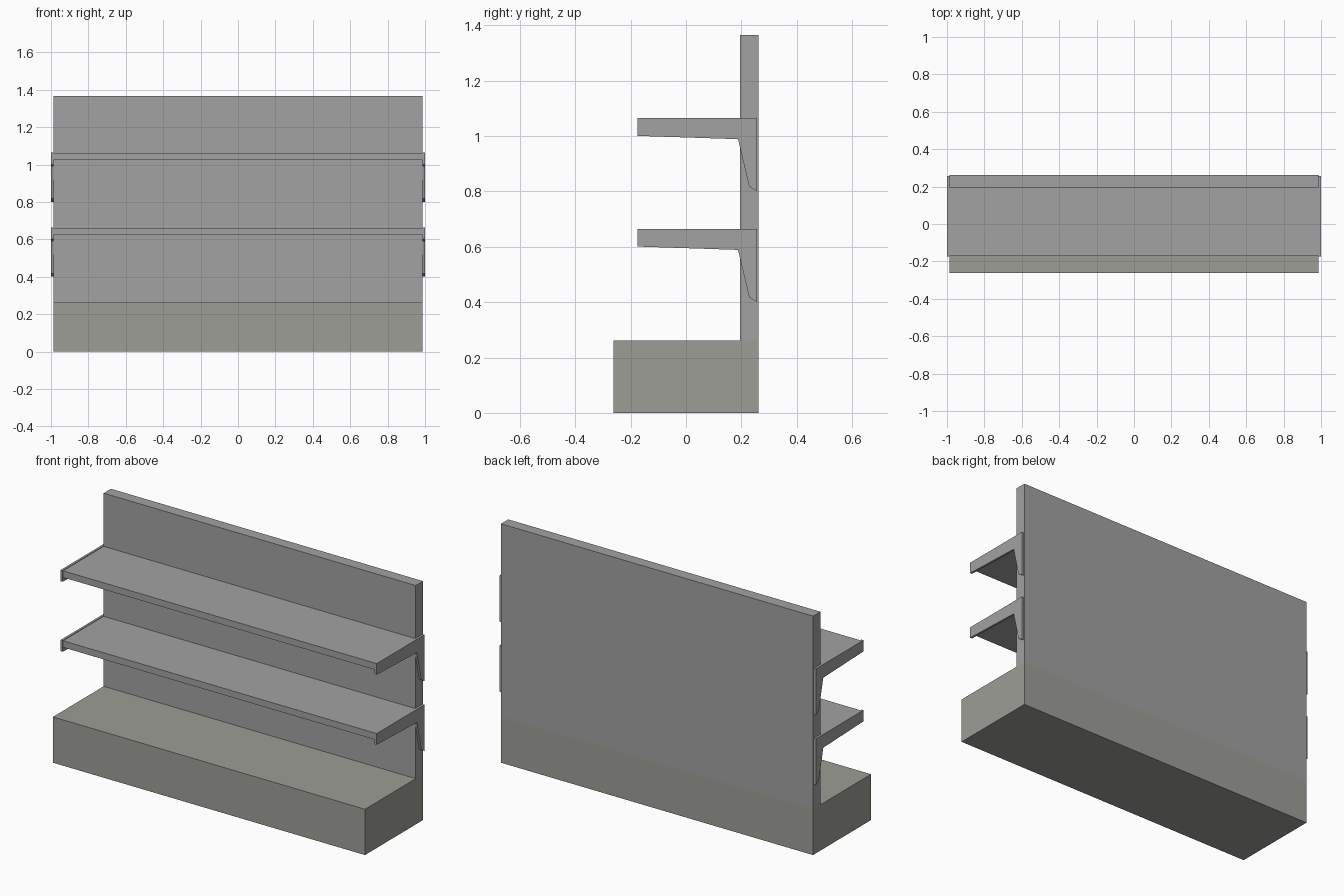
import bpy, bmesh

if "Cube" in bpy.data.objects:
    bpy.data.objects.remove(bpy.data.objects["Cube"])


def paint(name, color):
    mat = bpy.data.materials.new(name)
    mat.diffuse_color = (*color, 1)
    mat.use_nodes = True
    mat.node_tree.nodes["Principled BSDF"].inputs["Base Color"].default_value = mat.diffuse_color
    return mat


GREY = paint("dark_grey", (0.36, 0.36, 0.36))
OLIVE = paint("olive_grey", (0.34, 0.34, 0.31))


def box(name, x, y, z, mat):
    """Box from (min, max) ranges."""
    bm = bmesh.new()
    bmesh.ops.create_cube(bm, size=1)
    for v in bm.verts:
        v.co = [r[0] if c < 0 else r[1] for c, r in zip(v.co, (x, y, z))]
    return finish(name, bm, mat)


def side_plate(name, profile, x0, x1, mat):
    """Side (y, z) profile extruded along x."""
    bm = bmesh.new()
    face = bm.faces.new([bm.verts.new((x0, y, z)) for y, z in profile])
    ext = bmesh.ops.extrude_face_region(bm, geom=[face])
    moved = [g for g in ext["geom"] if isinstance(g, bmesh.types.BMVert)]
    bmesh.ops.translate(bm, verts=moved, vec=(x1 - x0, 0, 0))
    return finish(name, bm, mat)


def finish(name, bm, mat):
    bmesh.ops.recalc_face_normals(bm, faces=bm.faces)
    mesh = bpy.data.meshes.new(name)
    bm.to_mesh(mesh)
    bm.free()
    mesh.materials.append(mat)
    obj = bpy.data.objects.new(name, mesh)
    bpy.context.collection.objects.link(obj)
    return obj


W = 0.987

# plinth and back wall
box("base_plinth", (-W, W), (-0.262, 0.262), (0, 0.262), OLIVE)
box("back_panel", (-W, W), (0.196, 0.262), (0.262, 1.366), GREY)

# bracket outline, relative to the shelf top
BRACKET = [(-0.175, 0), (-0.175, -0.064), (0.188, -0.076),
           (0.228, -0.247), (0.256, -0.264), (0.256, 0)]

# two shelves, each with a mirrored pair of end brackets
for label, top in (("lower", 0.665), ("upper", 1.065)):
    box(label + "_shelf", (-W, W), (-0.17, 0.198), (top - 0.041, top - 0.003), GREY)
    bracket = side_plate(label + "_shelf_brackets",
                         [(y, top + z) for y, z in BRACKET], W, 1.0, GREY)
    bracket.modifiers.new("Mirror", "MIRROR")
